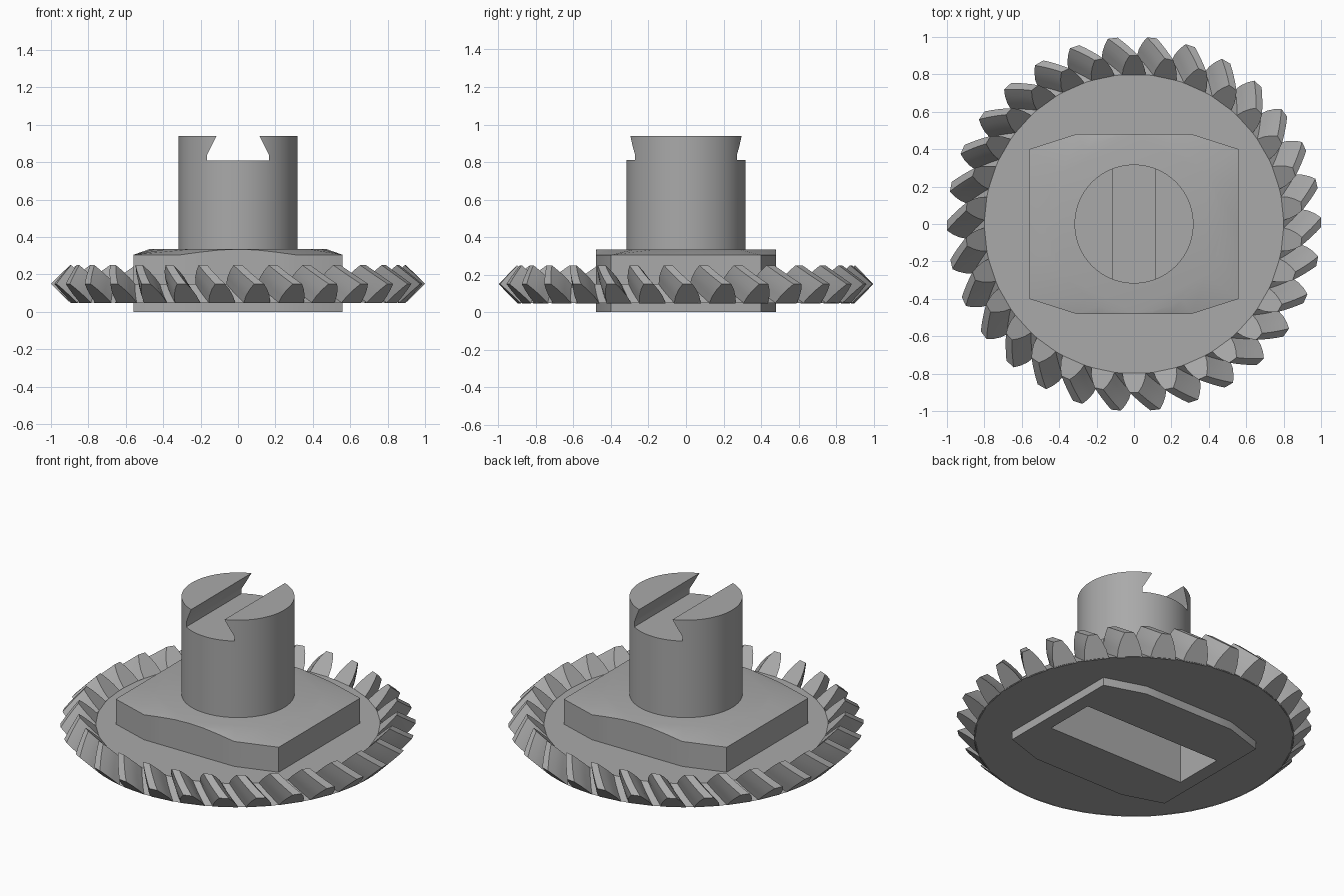
import bpy, bmesh, math
from math import cos, sin, radians, tau, hypot

if "Cube" in bpy.data.objects:
    bpy.data.objects.remove(bpy.data.objects["Cube"], do_unlink=True)

steel = bpy.data.materials.new("plain grey")
steel.use_nodes = True
GREY = (0.4, 0.4, 0.4, 1)
steel.diffuse_color = GREY
steel.node_tree.nodes["Principled BSDF"].inputs["Base Color"].default_value = GREY


def make(name, bm):
    """Turn a bmesh into a named object."""
    bmesh.ops.recalc_face_normals(bm, faces=bm.faces)
    mesh = bpy.data.meshes.new(name)
    bm.to_mesh(mesh)
    bm.free()
    mesh.materials.append(steel)
    obj = bpy.data.objects.new(name, mesh)
    bpy.context.collection.objects.link(obj)
    return obj


def loft(bm, rings):
    """Skin closed rings of points and cap both ends."""
    loops = [[bm.verts.new(p) for p in ring] for ring in rings]
    for a, b in zip(loops, loops[1:]):
        n = len(a)
        for i in range(n):
            j = (i + 1) % n
            bm.faces.new((a[i], a[j], b[j], b[i]))
    bm.faces.new(loops[0][::-1])
    bm.faces.new(loops[-1])


def circle(r, z, n=96):
    return [(r * cos(tau * i / n), r * sin(tau * i / n), z) for i in range(n)]


def lofted(name, rings):
    bm = bmesh.new()
    loft(bm, rings)
    return make(name, bm)


def select(obj):
    bpy.ops.object.select_all(action='DESELECT')
    obj.select_set(True)
    bpy.context.view_layer.objects.active = obj


def cut(obj, cutter):
    select(obj)
    mod = obj.modifiers.new("cut", 'BOOLEAN')
    mod.operation = 'DIFFERENCE'
    mod.solver = 'EXACT'
    mod.object = cutter
    bpy.ops.object.modifier_apply(modifier=mod.name)


# Gear body: a flat cone frustum
gear_body = lofted("gear_body", [circle(0.9, 0.05, 120), circle(0.8, 0.15, 120)])

# Spiral bevel teeth: each one swept along the cone with a twist
TEETH, TWIST, STEPS = 30, radians(6.5), 4
PROFILE = [(-0.03, 4.6), (0, 4.5), (0.35, 3.9), (0.7, 2.8), (1, 1.5)]
section = [(h, -w) for h, w in PROFILE] + [(h, w) for h, w in reversed(PROFILE)]
bm = bmesh.new()
for t in range(TEETH):
    rings = []
    for k in range(STEPS + 1):
        s = k / STEPS
        middle = radians(90) + tau * t / TEETH + TWIST * s
        ring = []
        for h, w in section:
            r = 0.8 + 0.1 * s + 0.1 * h
            a = middle + radians(w)
            ring.append((r * cos(a), r * sin(a), 0.15 - 0.1 * s + 0.1 * h))
        rings.append(ring)
    loft(bm, rings)
gear_teeth = make("gear_teeth", bm)

# Hub plate: clipped rectangle with a shallow conical top edge
quarter = [(0.56, 0), (0.56, 0.2), (0.56, 0.4), (0.31, 0.48), (0.2, 0.48), (0.1, 0.48)]
half = quarter + [(0, 0.48)] + [(-x, y) for x, y in quarter[:0:-1]]
outline = half + [(-x, -y) for x, y in half]
rim, crown = [], []
for x, y in outline:
    r = hypot(x, y)
    rim.append((x, y, max(0.305, 0.335 - 0.375 * (r - 0.48))))
    crown.append((x * 0.475 / r, y * 0.475 / r, 0.335))
hub_plate = lofted("hub_plate", [[(x, y, 0) for x, y in outline], rim, crown])

# Shaft
shaft = lofted("shaft", [circle(0.318, 0.3), circle(0.318, 0.94)])

# Dovetail groove across the shaft top
side = [(0.165, 0.81), (0.165, 0.84), (0.115, 0.94), (0.105, 0.96)]
dovetail = side + [(-x, z) for x, z in reversed(side)]
groove = lofted("groove_cutter", [[(x, y, z) for x, z in dovetail] for y in (-0.5, 0.5)])
cut(shaft, groove)

# Rectangular socket in the underside
corners = [(-0.475, -0.16), (0.475, -0.16), (0.475, 0.16), (-0.475, 0.16)]
socket = lofted("socket_cutter", [[(x, y, z) for x, y in corners] for z in (-0.1, 0.25)])
cut(hub_plate, socket)
cut(gear_body, socket)

for cutter in (groove, socket):
    bpy.data.objects.remove(cutter, do_unlink=True)

for obj in (gear_body, gear_teeth, hub_plate, shaft):
    select(obj)
    bpy.ops.object.shade_smooth_by_angle(angle=radians(30))
